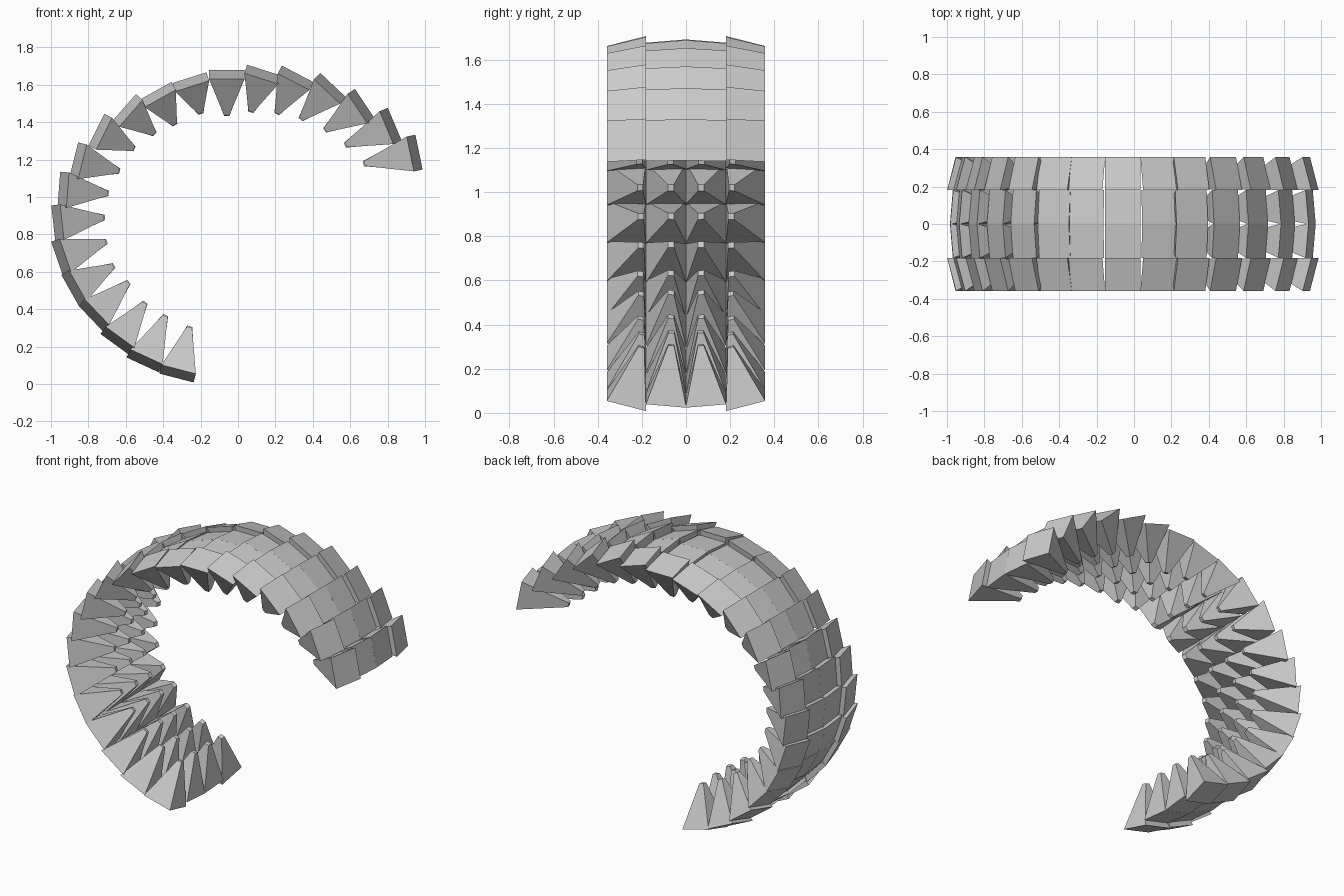
import bpy
import bmesh
import math
from mathutils import Matrix, Vector

default_cube = bpy.data.objects.get("Cube")
if default_cube:
    bpy.data.objects.remove(default_cube, do_unlink=True)

# Single plain grey for the whole chain
grey = bpy.data.materials.new("plain_grey")
grey.use_nodes = True
grey_colour = (0.6, 0.6, 0.6, 1)
grey.diffuse_color = grey_colour
grey.node_tree.nodes["Principled BSDF"].inputs["Base Color"].default_value = grey_colour

# Segments along the curl: outer ridge x, z, then spike tip x, z
SEGMENTS = [
    (-.33, .03, -.26, .30), (-.51, .10, -.39, .36), (-.66, .21, -.50, .43),
    (-.79, .35, -.59, .54), (-.90, .50, -.67, .63), (-.97, .67, -.71, .76),
    (-.99, .86, -.72, .89), (-.96, 1.04, -.70, 1.02), (-.88, 1.20, -.64, 1.14),
    (-.76, 1.36, -.56, 1.26), (-.61, 1.48, -.45, 1.34), (-.44, 1.57, -.34, 1.39),
    (-.26, 1.64, -.20, 1.45), (-.06, 1.68, -.06, 1.44), (.14, 1.68, .07, 1.46),
    (.32, 1.66, .21, 1.45), (.51, 1.60, .34, 1.42), (.68, 1.50, .47, 1.36),
    (.84, 1.39, .58, 1.28), (.97, 1.24, .68, 1.18),
]
PLATE_LENGTH = 0.19   # along the curl
PLATE_WIDTH = 0.184   # across the curl
TIP_SIZE = 0.027
RIDGE_DROP = 0.026    # plate centre below the raised ridge

# Rows across the width: name, centre y, tilt toward the middle
ROWS = [
    ("front_outer_spikes", -0.27, -15),
    ("front_inner_spikes", -0.09, -5),
    ("back_inner_spikes", 0.09, 5),
    ("back_outer_spikes", 0.27, 15),
]


def add_spike(bm, matrix, depth):
    """Square spike: wide outer plate tapering to a small blunt tip."""
    shape = (Matrix.Diagonal((PLATE_LENGTH / PLATE_WIDTH, 1, 1, 1))
             @ Matrix.Translation((0, 0, depth / 2))
             @ Matrix.Rotation(math.radians(45), 4, "Z"))
    bmesh.ops.create_cone(
        bm, cap_ends=True, segments=4, depth=depth,
        radius1=PLATE_WIDTH / math.sqrt(2), radius2=TIP_SIZE / math.sqrt(2),
        matrix=matrix @ shape)


def build_row(name, y, tilt):
    """One lengthwise row of spikes following the curl."""
    bm = bmesh.new()
    side = Vector((0, 1, 0))
    for ridge_x, ridge_z, tip_x, tip_z in SEGMENTS:
        ridge = Vector((ridge_x, y, ridge_z))
        inward = Vector((tip_x, y, tip_z)) - ridge
        reach = inward.length - RIDGE_DROP
        inward.normalize()
        along = side.cross(inward)
        frame = Matrix((along, side, inward)).transposed().to_4x4()
        place = Matrix.Translation(ridge + inward * RIDGE_DROP)
        lean = Matrix.Rotation(math.radians(tilt), 4, "X")
        add_spike(bm, place @ frame @ lean, reach / math.cos(math.radians(15)))
    bmesh.ops.recalc_face_normals(bm, faces=bm.faces)
    mesh = bpy.data.meshes.new(name)
    bm.to_mesh(mesh)
    bm.free()
    mesh.materials.append(grey)
    row = bpy.data.objects.new(name, mesh)
    bpy.context.collection.objects.link(row)


for row_name, row_y, row_tilt in ROWS:
    build_row(row_name, row_y, row_tilt)
